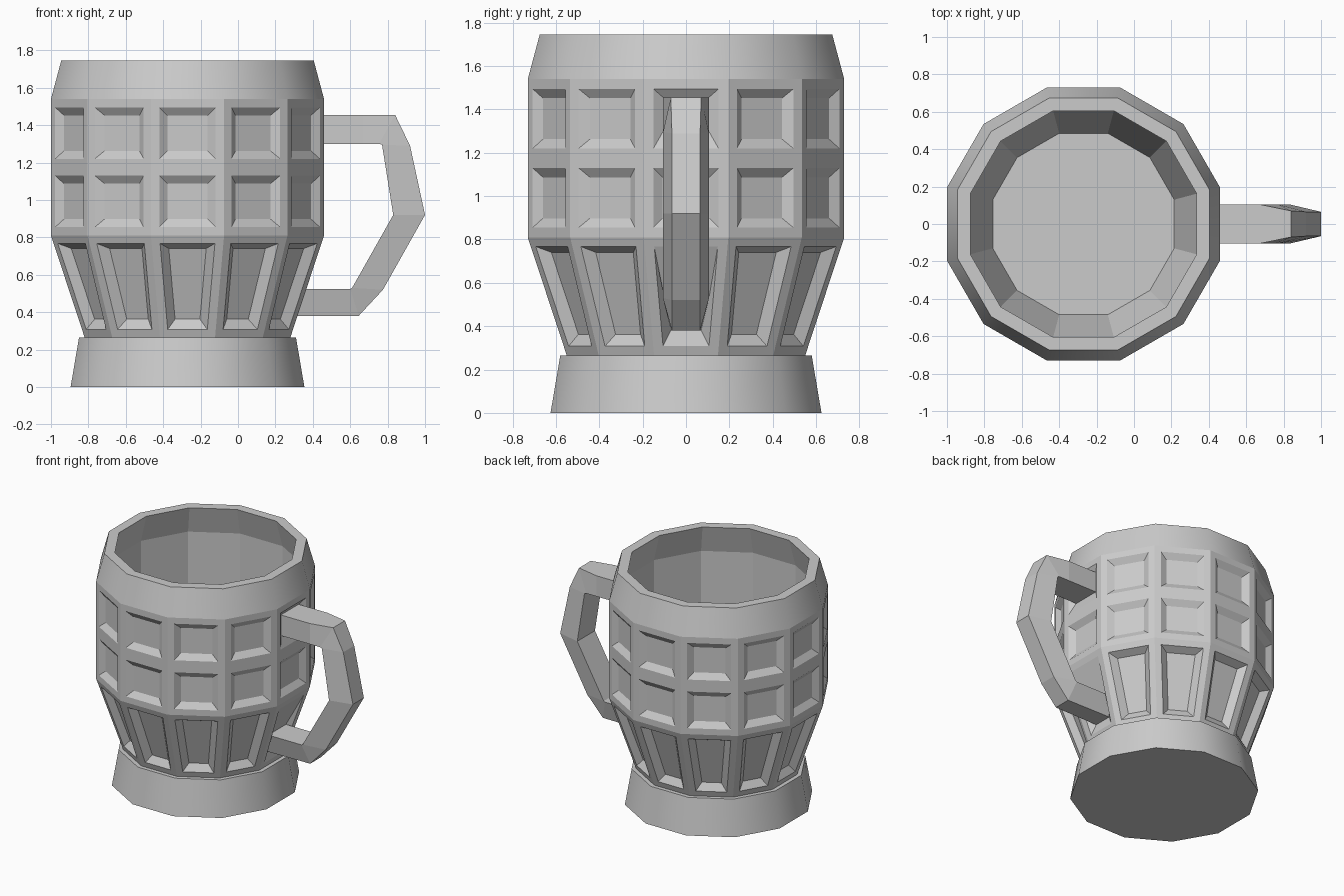
import bpy, bmesh, math

if "Cube" in bpy.data.objects:
    bpy.data.objects.remove(bpy.data.objects["Cube"])

SIDES, CX = 12, -0.27


def finish(bm, name):
    mesh = bpy.data.meshes.new(name)
    bm.to_mesh(mesh)
    bm.free()
    obj = bpy.data.objects.new(name, mesh)
    bpy.context.collection.objects.link(obj)
    return obj


def loft(bm, rings):
    """Skin a list of closed rings and cap both ends; returns rows of faces."""
    vs = [[bm.verts.new(p) for p in r] for r in rings]
    n = len(vs[0])
    rows = [[bm.faces.new((a[i], a[(i + 1) % n], b[(i + 1) % n], b[i])) for i in range(n)]
            for a, b in zip(vs, vs[1:])]
    bm.faces.new(vs[0][::-1])
    bm.faces.new(vs[-1])
    bm.normal_update()
    return rows


def ring(apothem, z):
    r = apothem / math.cos(math.pi / SIDES)
    return [(CX + r * math.cos(math.tau * (i - 0.5) / SIDES),
             r * math.sin(math.tau * (i - 0.5) / SIDES), z) for i in range(SIDES)]


# Mug: foot, tapered body, straight body, rim, then the hollow inside
profile = [(.625, 0), (.58, .265), (.55, .265), (.73, .81), (.73, 1.175), (.73, 1.54),
           (.675, 1.745), (.605, 1.745), (.66, 1.54), (.66, .81), (.485, .27)]
bm = bmesh.new()
rows = loft(bm, [ring(a, z) for a, z in profile])
bmesh.ops.recalc_face_normals(bm, faces=bm.faces)
for f in rows[0] + rows[5]:
    f.smooth = True

# Recessed panels, three on each side
for row, depth in ((2, .045), (3, .03), (4, .03)):
    bmesh.ops.inset_individual(bm, faces=rows[row], thickness=.045, use_even_offset=True)
    bmesh.ops.inset_individual(bm, faces=rows[row], thickness=.043, depth=-depth,
                               use_even_offset=True)

# Panels under the handle slope directly to its ends
for row, low, high in ((4, (.43, .105, 1.30), (.43, .105, 1.455)),
                       (2, (.28, .07, .38), (.325, .105, .525))):
    face = rows[row][0]
    mid = face.calc_center_median().z
    for v in face.verts:
        x, y, z = high if v.co.z > mid else low
        v.co = (x, math.copysign(y, v.co.y), z)
finish(bm, "mug_body")

# Handle: wide inner side, narrower outer side (outer x, z, half width, inner x, z)
sections = [(.41, 1.455, .105, .41, 1.30), (.67, 1.455, .105, .67, 1.30),
            (.84, 1.455, .07, .755, 1.30), (.92, 1.29, .065, .77, 1.295),
            (1.0, .92, .065, .83, .92), (.775, .52, .065, .61, .53),
            (.645, .38, .065, .60, .525), (.27, .38, .07, .31, .525)]
bm = bmesh.new()
loft(bm, [[(ox, -w, oz), (ox, w, oz), (ix, .105, iz), (ix, -.105, iz)]
          for ox, oz, w, ix, iz in sections])
bmesh.ops.recalc_face_normals(bm, faces=bm.faces)
finish(bm, "handle")
